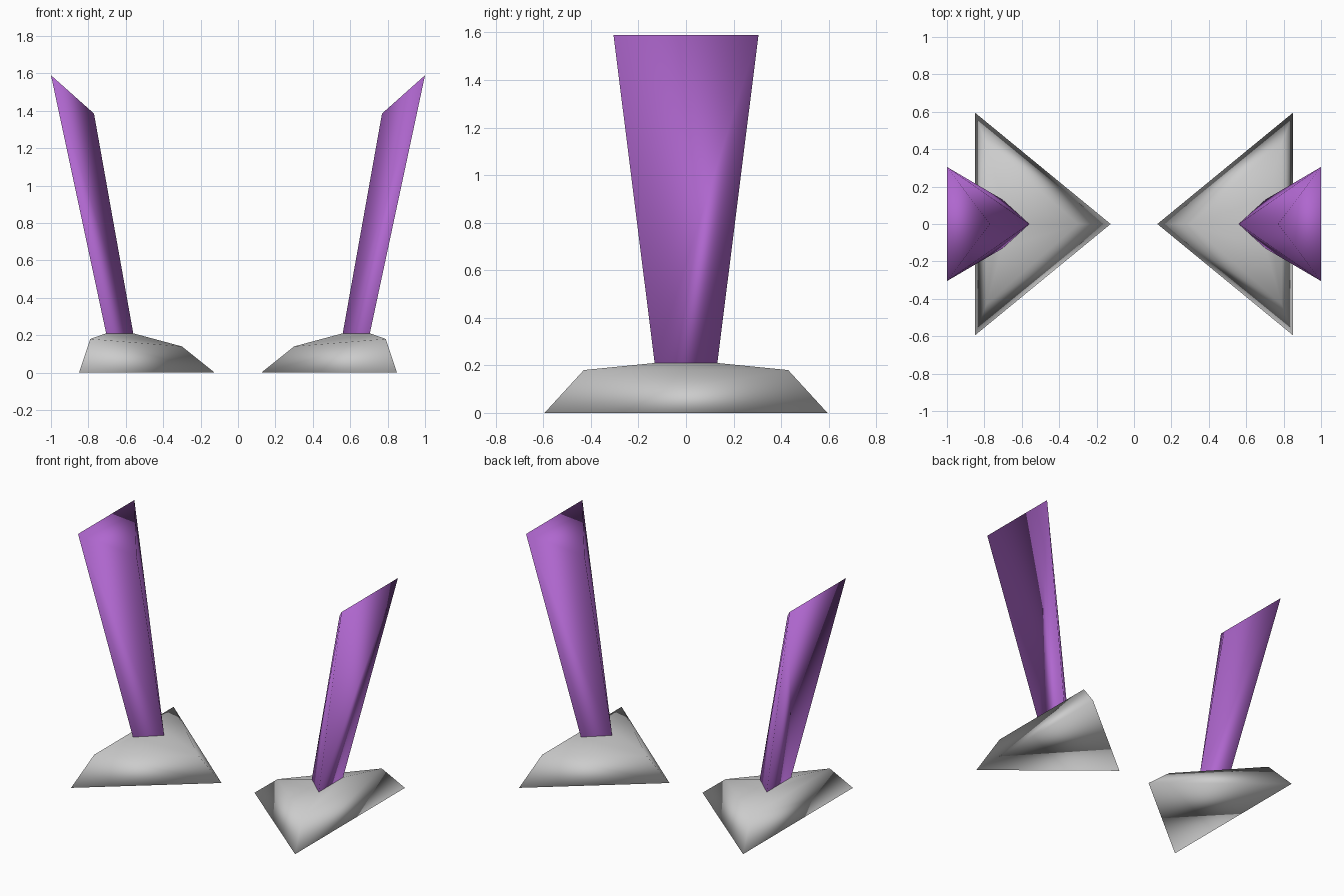
import bpy
import bmesh

if "Cube" in bpy.data.objects:
    bpy.data.objects.remove(bpy.data.objects["Cube"], do_unlink=True)


def make_material(name, color):
    mat = bpy.data.materials.new(name)
    mat.use_nodes = True
    mat.diffuse_color = color
    mat.node_tree.nodes["Principled BSDF"].inputs["Base Color"].default_value = color
    return mat


grey = make_material("light grey", (0.6, 0.6, 0.6, 1))
purple = make_material("purple", (0.43, 0.135, 0.62, 1))

# Triangular rings: outer x, half width, outer height, inner x, inner height
FLOOR = (0.85, 0.595, 0.0, 0.125, 0.0)
SHOULDER = (0.79, 0.43, 0.18, 0.30, 0.14)
COLLAR = (0.705, 0.132, 0.21, 0.56, 0.21)
TOP = (1.0, 0.305, 1.59, 0.77, 1.385)


def loft(name, rings, side, mat, cap):
    """Skin triangular rings from bottom to top and close one end."""
    bm = bmesh.new()
    loops = []
    for ox, hw, oz, ix, iz in rings:
        points = [(ox, -hw, oz), (ox, hw, oz), (ix, 0, iz)]
        loops.append([bm.verts.new((x * side, y, z)) for x, y, z in points])
    for low, high in zip(loops, loops[1:]):
        # Outer wall
        bm.faces.new((low[0], low[1], high[1], high[0]))
        # Inner walls, each split from the upper outer corner to the inner edge
        for k in (0, 1):
            bm.faces.new((low[k], high[k], low[2]))
            bm.faces.new((low[2], high[k], high[2]))
    bm.faces.new(loops[cap])
    bmesh.ops.recalc_face_normals(bm, faces=bm.faces)
    # Make sure the open shell faces outwards
    bm.normal_update()
    wall = max(bm.faces, key=lambda f: f.calc_center_median().x * side)
    if wall.normal.x * side < 0:
        bmesh.ops.reverse_faces(bm, faces=bm.faces)
    for face in bm.faces:
        face.smooth = True
    mesh = bpy.data.meshes.new(name)
    bm.to_mesh(mesh)
    bm.free()
    mesh.materials.append(mat)
    obj = bpy.data.objects.new(name, mesh)
    bpy.context.collection.objects.link(obj)


# Mirrored pair of wedge feet with leaning posts
for label, side in (("left", 1), ("right", -1)):
    loft(label + "_foot", (FLOOR, SHOULDER, COLLAR), side, grey, 0)
    loft(label + "_post", (COLLAR, TOP), side, purple, -1)
